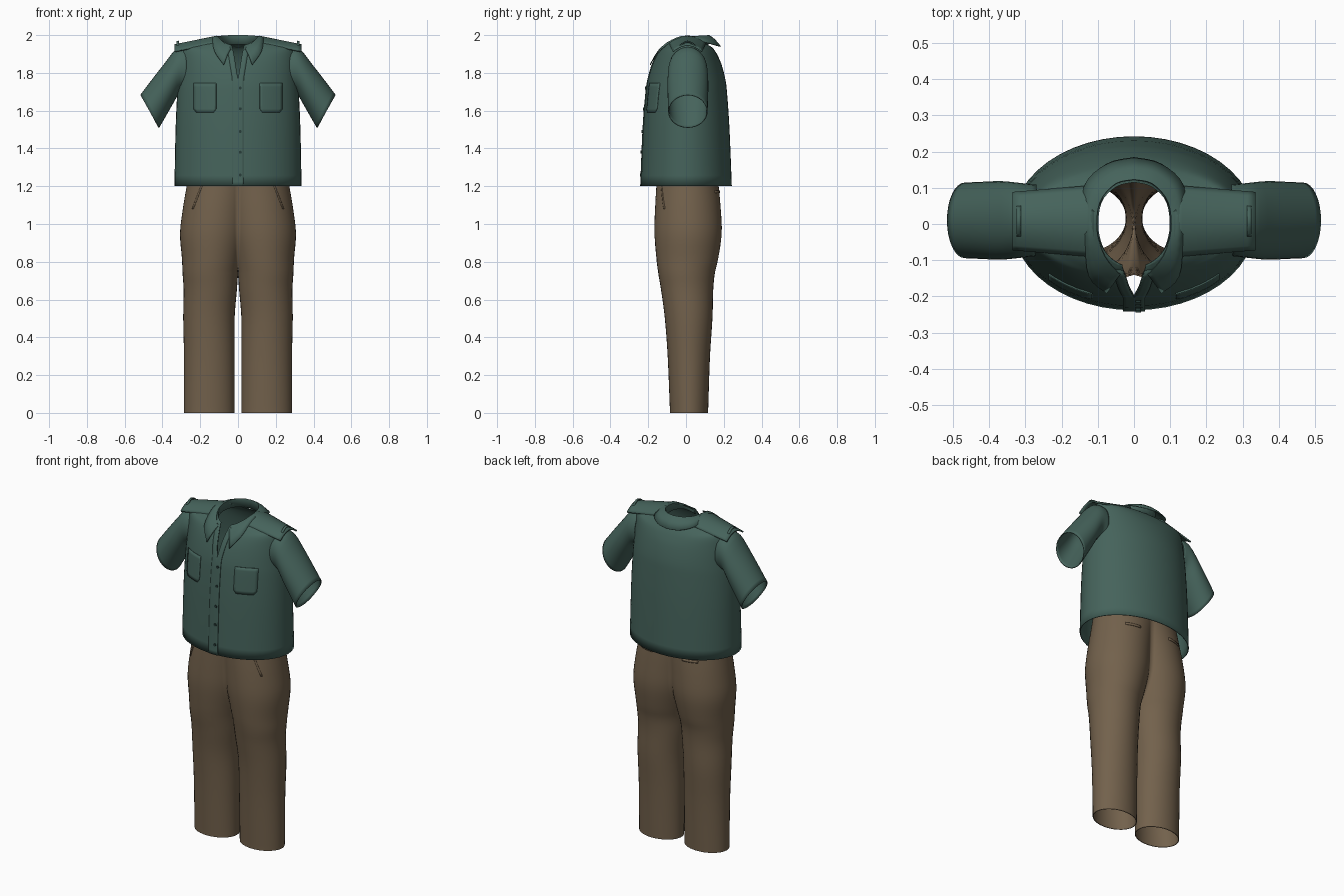
import bpy, bmesh, math
from mathutils import Vector

if "Cube" in bpy.data.objects:
    bpy.data.objects.remove(bpy.data.objects["Cube"])


def material(name, rgb):
    m = bpy.data.materials.new(name)
    m.diffuse_color = (*rgb, 1)
    m.use_nodes = True
    m.node_tree.nodes["Principled BSDF"].inputs["Base Color"].default_value = m.diffuse_color
    return m


GREEN = material("green_cloth", (0.06, 0.125, 0.105))
BROWN = material("brown_cloth", (0.17, 0.12, 0.072))
DARK = material("button_dark", (0.02, 0.045, 0.04))


def smooth_rows(rows, k=4):
    """Catmull-Rom resampling of tuples."""
    out = []
    for i in range(len(rows) - 1):
        a, b, c, d = (rows[max(0, min(len(rows) - 1, i + j))] for j in (-1, 0, 1, 2))
        for s in range(k):
            t = s / k
            out.append(tuple(0.5 * (2 * q + (r - p) * t + (2 * p - 5 * q + 4 * r - u) * t * t
                                    + (3 * q - p - 3 * r + u) * t ** 3)
                             for p, q, r, u in zip(a, b, c, d)))
    return out + [rows[-1]]


def lookup(table, z):
    """Linear lookup by first column."""
    for a, b in zip(table, table[1:]):
        if a[0] <= z <= b[0]:
            t = (z - a[0]) / (b[0] - a[0])
            return [p + (q - p) * t for p, q in zip(a, b)]
    return table[-1] if z > table[-1][0] else table[0]


def sheet(name, rows, mat, thick=0.005, mirror=True, angle=40):
    """Mesh from a grid of points, mirrored and given cloth thickness."""
    bm = bmesh.new()
    vs = [[bm.verts.new(p) for p in r] for r in rows]
    for r, s in zip(vs, vs[1:]):
        for i in range(len(r) - 1):
            bm.faces.new((r[i], r[i + 1], s[i + 1], s[i]))
    bmesh.ops.remove_doubles(bm, verts=bm.verts, dist=0.0004)
    bmesh.ops.recalc_face_normals(bm, faces=bm.faces)
    me = bpy.data.meshes.new(name)
    bm.to_mesh(me)
    bm.free()
    ob = bpy.data.objects.new(name, me)
    bpy.context.collection.objects.link(ob)
    me.materials.append(mat)
    if mirror:
        mod = ob.modifiers.new("mirror", 'MIRROR')
        mod.merge_threshold = 0.001
    if thick:
        mod = ob.modifiers.new("cloth", 'SOLIDIFY')
        mod.thickness = thick
        mod.offset = 0
    bpy.ops.object.select_all(action='DESELECT')
    ob.select_set(True)
    bpy.context.view_layer.objects.active = ob
    bpy.ops.object.shade_smooth_by_angle(angle=math.radians(angle))
    return ob


# shirt body: z, rx, ry, cy, shoulder lift, half width of front opening
TORSO = smooth_rows([
    (1.20, .334, .238, .002, 0, 0), (1.50, .328, .226, .002, 0, 0),
    (1.68, .320, .213, .003, 0, 0), (1.76, .314, .203, .004, 0, 0),
    (1.84, .308, .182, .005, .02, .012), (1.89, .300, .160, .006, .045, .02),
    (1.92, .270, .142, .006, .03, .026), (1.935, .20, .13, .004, .035, .03),
    (1.94, .104, .122, .002, .045, .032)])
rows = []
for z, rx, ry, cy, lift, w in TORSO:
    a0 = -math.pi / 2 + math.asin(max(0, w) / rx)
    row = []
    for i in range(25):
        a = a0 + (math.pi / 2 - a0) * i / 24
        x = 0 if i == 24 else max(0, rx * math.cos(a))
        row.append((x, cy + ry * math.sin(a), z + lift * math.cos(a) ** 2))
    rows.append(row)
sheet("shirt_body", rows, GREEN)


def shirt_front(x, z, off):
    _, rx, ry, cy, _, _ = lookup(TORSO, z)
    return (x, cy - ry * math.sqrt(max(0, 1 - (x / rx) ** 2)) - off, z)


# button placket, follows the open neck
rows = []
for i in range(31):
    z = 1.20 + .735 * i / 30
    w = max(0, lookup(TORSO, z)[5])
    rows.append([shirt_front(w + .03 * j / 3, z, .004) for j in range(4)])
sheet("placket", rows, GREEN, .005)

# buttons
for z in (1.26, 1.38, 1.49, 1.61, 1.72):
    bpy.ops.mesh.primitive_cylinder_add(vertices=12, radius=.008, depth=.006,
                                        location=shirt_front(.012, z, .008),
                                        rotation=(math.pi / 2, 0, 0))
    bpy.context.object.name = "button"
    bpy.context.object.data.materials.append(DARK)

# chest pockets with clipped lower corners, and their flaps
rows = []
for i in range(9):
    z = 1.59 + .155 * i / 8
    cut = max(0, .015 - (z - 1.59))
    rows.append([shirt_front(.115 + cut + (.12 - 2 * cut) * j / 8, z, .004) for j in range(9)])
sheet("chest_pocket", rows, GREEN, .006)

# sleeves: top x,z then bottom x,z, half depth
SLEEVE = smooth_rows([
    (.27, 1.935, .27, 1.70, .096), (.325, 1.925, .305, 1.705, .101),
    (.39, 1.845, .345, 1.64, .106), (.46, 1.755, .385, 1.57, .104),
    (.515, 1.682, .42, 1.51, .102)], 3)
rows = []
for tx, tz, bx, bz, h in SLEEVE:
    c, u = Vector(((tx + bx) / 2, .01, (tz + bz) / 2)), Vector(((tx - bx) / 2, 0, (tz - bz) / 2))
    rows.append([c + u * math.cos(a) + Vector((0, h * math.sin(a), 0))
                 for a in (2 * math.pi * i / 32 for i in range(33))])
sheet("sleeve", rows, GREEN)


# shoulder straps
def strap(s, v, up=0):
    x = .11 + .225 * s
    return (x, .008 + v * (.097 - .019 * s), 1.993 - .046 * s - .034 * v * v + up)


sheet("shoulder_strap", [[strap(i / 10, -1 + j / 6) for j in range(13)] for i in range(11)],
      GREEN, .009)
# raised strap keepers
sheet("strap_keeper", [[strap(.90 + .055 * i, -.55 + 1.1 * j / 8,
                              .016 * math.sin(math.pi * j / 8)) for j in range(9)]
                       for i in range(2)], GREEN, .006)

# collar: inner foot, crest and outer edge, from front point to centre back
COLLAR = smooth_rows([
    (.033, -.135, 1.90, .040, -.140, 1.925, .075, -.190, 1.842),
    (.075, -.09, 1.935, .082, -.09, 1.965, .125, -.143, 1.915),
    (.10, -.02, 1.95, .104, -.02, 1.988, .135, -.03, 1.985),
    (.092, .06, 1.95, .096, .06, 1.994, .138, .10, 1.962),
    (.05, .105, 1.95, .052, .112, 1.997, .075, .165, 1.944),
    (0, .118, 1.95, 0, .124, 1.997, 0, .183, 1.94)])
rows = []
for c in COLLAR:
    foot, crest, edge = Vector(c[:3]), Vector(c[3:6]), Vector(c[6:])
    mid = (crest + edge) / 2 + Vector((0, 0, .006))
    rows.append([foot, crest, crest.lerp(mid, .3) + Vector((0, 0, .001)), mid, edge])
sheet("collar", rows, GREEN, .005, angle=50)

# trousers: z, leg centre x, rx, cy, ry; rings wider than the centre are cut at x = 0
LEGS = smooth_rows([
    (0, .152, .132, .016, .099), (.035, .152, .132, .016, .100), (.30, .152, .132, .015, .110),
    (.50, .154, .134, .014, .124), (.65, .147, .139, .006, .136),
    (.74, .146, .1455, .003, .148), (.82, .140, .155, .007, .162),
    (.95, .130, .175, .011, .176), (1.08, .115, .175, .010, .172),
    (1.20, .095, .175, .008, .163), (1.30, .070, .185, .005, .155)])
rows = []
for z, cx, rx, cy, ry in LEGS:
    a0 = math.acos(max(-1, -cx / rx))
    row = []
    for i in range(37):
        a = -a0 + 2 * a0 * i / 36
        row.append((max(0, cx + rx * math.cos(a)), cy + ry * math.sin(a), z))
    rows.append(row)
sheet("trousers", rows, BROWN, .004)


def trouser_face(x, z, side, off):
    _, cx, rx, cy, ry = lookup(LEGS, z)
    return (x, cy + side * (ry * math.sqrt(max(0, 1 - ((x - cx) / rx) ** 2)) + off), z)


# back pocket welts and slanted front pocket edges
sheet("back_pocket_welt", [[trouser_face(.10 + .09 * j / 6, 1.163 + .014 * i, 1, .003)
                            for j in range(7)] for i in range(2)], BROWN, .005)
sheet("front_pocket_edge", [[trouser_face(.235 - .05 * j / 6 + .008 * i, 1.08 + .13 * j / 6, -1, .002)
                             for j in range(7)] for i in range(2)], BROWN, .004)
